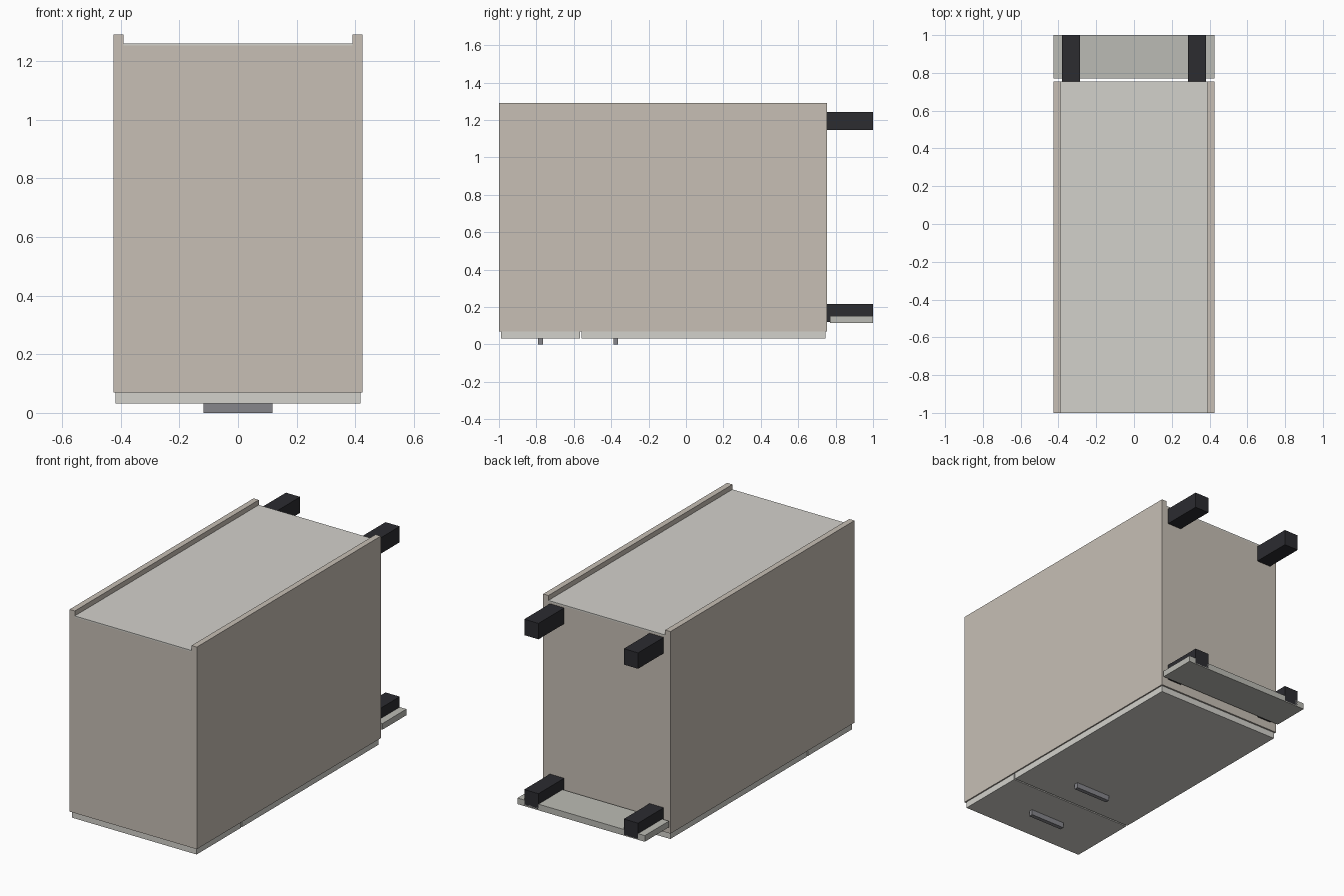
import bpy

if "Cube" in bpy.data.objects:
    bpy.data.objects.remove(bpy.data.objects["Cube"])


def material(name, rgb):
    m = bpy.data.materials.new(name)
    m.diffuse_color = (*rgb, 1)
    m.use_nodes = True
    m.node_tree.nodes["Principled BSDF"].inputs["Base Color"].default_value = m.diffuse_color
    return m


BODY = material("beige_board", (0.57, 0.52, 0.46))
FRONT = material("light_grey_board", (0.65, 0.64, 0.60))
PLINTH = material("plinth_grey", (0.50, 0.50, 0.46))
BLACK = material("black_plastic", (0.025, 0.025, 0.03))
METAL = material("handle_metal", (0.24, 0.24, 0.26))


def extrude(name, profile, y0, y1, mat=None):
    """Extrude an x-z outline along y."""
    n = len(profile)
    verts = [(x, y, z) for y in (y0, y1) for x, z in profile]
    faces = [tuple(range(n)), tuple(reversed(range(n, 2 * n)))]
    faces += [(i, i + n, (i + 1) % n + n, (i + 1) % n) for i in range(n)]
    mesh = bpy.data.meshes.new(name)
    mesh.from_pydata(verts, [], faces)
    if mat:
        mesh.materials.append(mat)
    ob = bpy.data.objects.new(name, mesh)
    bpy.context.collection.objects.link(ob)
    return ob


def box(name, x, y, z, mat=None):
    return extrude(name, [(x[0], z[0]), (x[1], z[0]), (x[1], z[1]), (x[0], z[1])], *y, mat)


W, IN = 0.425, 0.39          # outer and inner half width
Y0, Y1 = -1.0, 0.755         # cabinet top and bottom (it lies on its doors)

# Carcass: side panels stand proud of the recessed back, hollow inside
carcass = extrude("carcass", [(-W, 0.07), (W, 0.07), (W, 1.29), (IN, 1.29),
                              (IN, 1.252), (-IN, 1.252), (-IN, 1.29), (-W, 1.29)], Y0, Y1, BODY)
cavity = box("cavity_cutter", (-IN, IN), (Y0 + 0.035, Y1 - 0.035), (0.0, 1.235))
cavity.hide_render = True
cavity.hide_set(True)
cut = carcass.modifiers.new("cavity", 'BOOLEAN')
cut.operation = 'DIFFERENCE'
cut.solver = 'EXACT'
cut.object = cavity

# Back panel
box("back_panel", (-IN, IN), (Y0, Y1), (1.252, 1.26), FRONT)

# Drawer front and door, each with a bar handle
for name, y, hy in (("drawer", (-0.99, -0.567), -0.778), ("door", (-0.558, 0.745), -0.375)):
    box(name + "_front", (-0.417, 0.417), y, (0.032, 0.07), FRONT)
    box(name + "_handle", (-0.117, 0.117), (hy - 0.0125, hy + 0.0125), (0.0, 0.032), METAL)

# Legs
for side, sx in (("left", -1), ("right", 1)):
    for row, z in (("front", (0.12, 0.215)), ("back", (1.147, 1.243))):
        box(f"{row}_{side}_leg", sorted((sx * 0.285, sx * 0.38)), (Y1, 1.0), z, BLACK)

# Plinth clipped to the front legs
box("plinth", (-W, W), (0.77, 1.0), (0.115, 0.152), PLINTH)
